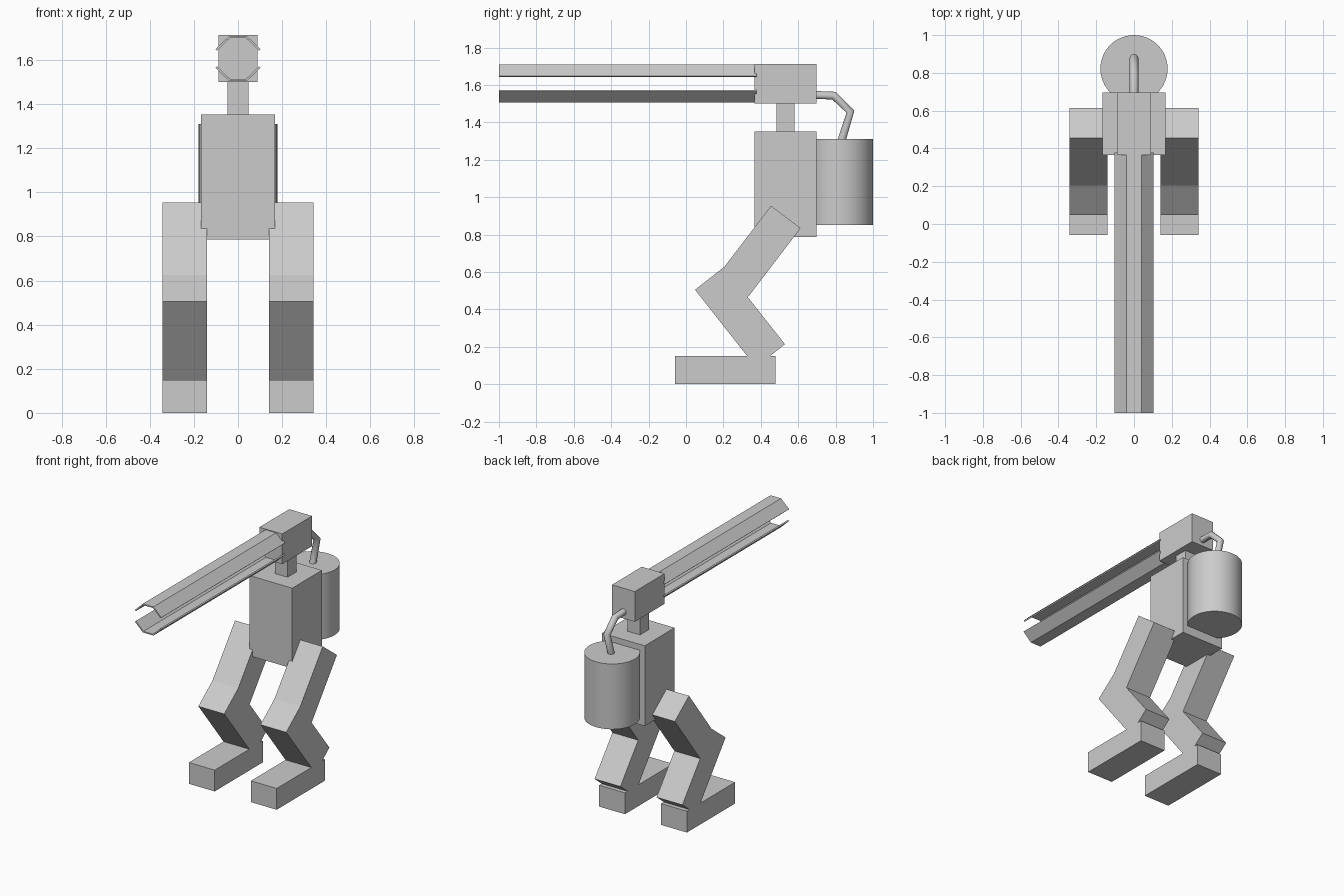
import bpy, bmesh, math
from mathutils import Vector

if "Cube" in bpy.data.objects:
    bpy.data.objects.remove(bpy.data.objects["Cube"])


def prism(name, profile, axis, a, b):
    """Extrude a closed 2D profile from a to b along the x or y axis."""
    def point(u, v, t):
        return (t, u, v) if axis == 'x' else (u, t, v)
    bm = bmesh.new()
    face = bm.faces.new([bm.verts.new(point(u, v, a)) for u, v in profile])
    ext = bmesh.ops.extrude_face_region(bm, geom=[face])
    move = Vector(point(0, 0, b - a))
    bmesh.ops.translate(bm, vec=move,
                        verts=[g for g in ext['geom'] if isinstance(g, bmesh.types.BMVert)])
    bmesh.ops.recalc_face_normals(bm, faces=bm.faces)
    mesh = bpy.data.meshes.new(name)
    bm.to_mesh(mesh)
    bm.free()
    obj = bpy.data.objects.new(name, mesh)
    bpy.context.collection.objects.link(obj)
    return obj


def box(name, x, y, z):
    return prism(name, [(y[0], z[0]), (y[1], z[0]), (y[1], z[1]), (y[0], z[1])], 'x', *x)


# Body, neck and head
box("torso", (-0.167, 0.167), (0.365, 0.697), (0.787, 1.352))
box("neck", (-0.048, 0.048), (0.483, 0.58), (1.34, 1.51))
box("head", (-0.089, 0.089), (0.365, 0.697), (1.5, 1.713))

# Legs, mirrored across x
leg_profiles = {
    "thigh": [(0.455, 0.954), (0.613, 0.834), (0.294, 0.417), (0.134, 0.535)],
    "shin": [(0.048, 0.505), (0.203, 0.626), (0.529, 0.214), (0.374, 0.091)],
    "foot": [(-0.058, 0), (0.478, 0), (0.478, 0.15), (-0.058, 0.15)],
}
for name, profile in leg_profiles.items():
    leg = prism(name, profile, 'x', 0.141, 0.342)
    leg.modifiers.new("Mirror", 'MIRROR')

# Gun rails: bent thin plates above and below the barrel axis
axis_z = 1.607
half = [(0.041, 0.101), (0.103, 0.042), (0.096, 0.035), (0.037, 0.092)]
for name, s in (("upper_gun_rail", 1), ("lower_gun_rail", -1)):
    right = [(x, axis_z + s * z) for x, z in half]
    left = [(-x, z) for x, z in reversed(right)]
    prism(name, right + left, 'y', -1.0, 0.378)

# Fuel tank
bpy.ops.mesh.primitive_cylinder_add(vertices=48, radius=0.178, depth=0.46,
                                    location=(0, 0.822, 1.08))
tank = bpy.context.object
tank.name = "back_tank"
bpy.ops.object.shade_smooth_by_angle(angle=math.radians(30))

# Hose from head to tank
curve = bpy.data.curves.new("hose", 'CURVE')
curve.dimensions = '3D'
curve.bevel_depth = 0.023
curve.bevel_resolution = 3
curve.use_fill_caps = True
path = [(0.66, 1.547), (0.79, 1.543), (0.879, 1.457), (0.828, 1.29)]
spline = curve.splines.new('POLY')
spline.points.add(len(path) - 1)
for p, (y, z) in zip(spline.points, path):
    p.co = (0, y, z, 1)
hose = bpy.data.objects.new("hose", curve)
bpy.context.collection.objects.link(hose)
